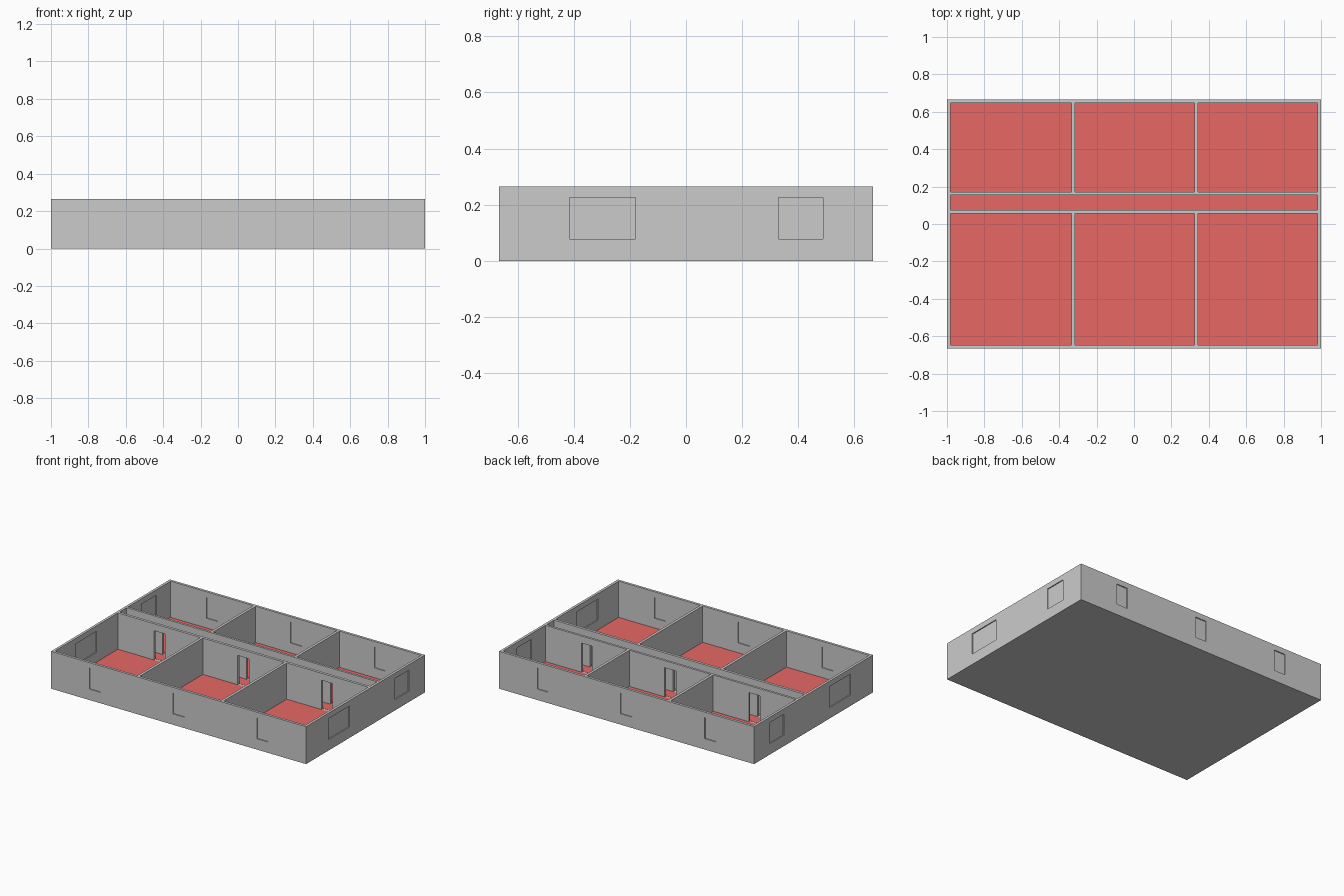
import bpy, bmesh
from mathutils import Matrix, Vector

if "Cube" in bpy.data.objects:
    bpy.data.objects.remove(bpy.data.objects["Cube"])

X, Y, H = 1.0, 0.666, 0.265      # half length, half width, height
T = 0.018                        # outer wall thickness
SLAB, FLOOR = 0.005, 0.008       # slab top, floor covering top


def boxes(name, items, mat=None):
    """One mesh object from a list of (x0, x1, y0, y1, z0, z1) boxes."""
    bm = bmesh.new()
    for x0, x1, y0, y1, z0, z1 in items:
        m = (Matrix.Translation(Vector((x0 + x1, y0 + y1, z0 + z1)) / 2)
             @ Matrix.Diagonal((x1 - x0, y1 - y0, z1 - z0, 1)))
        bmesh.ops.create_cube(bm, size=1, matrix=m)
    me = bpy.data.meshes.new(name)
    bm.to_mesh(me)
    bm.free()
    ob = bpy.data.objects.new(name, me)
    bpy.context.collection.objects.link(ob)
    if mat:
        me.materials.append(mat)
    return ob


def cut(target, cutter):
    mod = target.modifiers.new("cut", 'BOOLEAN')
    mod.operation, mod.solver, mod.object = 'DIFFERENCE', 'EXACT', cutter
    bpy.context.view_layer.objects.active = target
    bpy.ops.object.modifier_apply(modifier=mod.name)
    bpy.data.objects.remove(cutter)


red = bpy.data.materials.new("red_floor")
red.diffuse_color = (0.8, 0.14, 0.13, 1)
red.use_nodes = True
red.node_tree.nodes["Principled BSDF"].inputs["Base Color"].default_value = red.diffuse_color

# Room plan: three rooms front and back, corridor between
cols = [(-X + T, -0.334), (-0.315, 0.323), (0.342, X - T)]
rows = [(-Y + T, 0.057), (0.172, Y - T)]
rooms = [c + r for r in rows for c in cols] + [(-X + T, X - T, 0.076, 0.156)]

walls = boxes("walls", [(-X, X, -Y, Y, 0, H)])
cut(walls, boxes("room_cutter", [r + (SLAB, H + 0.1) for r in rooms]))

# Floor covering in every room
boxes("floor", [r + (SLAB, FLOOR) for r in rooms], red)

# Window and door openings
door_x = [(-0.70, -0.613), (-0.043, 0.047), (0.615, 0.70)]
side_y = [(-0.416, -0.18), (0.33, 0.488)]
Z = (0.077, 0.226)


def windows(depth):
    out = []
    for s in (-1, 1):
        cy, cx = s * (Y - T / 2), s * (X - T / 2)
        out += [(a, b, cy - depth, cy + depth) + Z for a, b in door_x]
        out += [(cx - depth, cx + depth, a, b) + Z for a, b in side_y]
    return out


doors = [(a, b, 0.04, 0.19, FLOOR - 0.001, 0.215) for a, b in door_x]
cut(walls, boxes("opening_cutter", windows(0.02) + doors))

# Window panes set midway in the walls
boxes("window_panes", windows(0.002))
